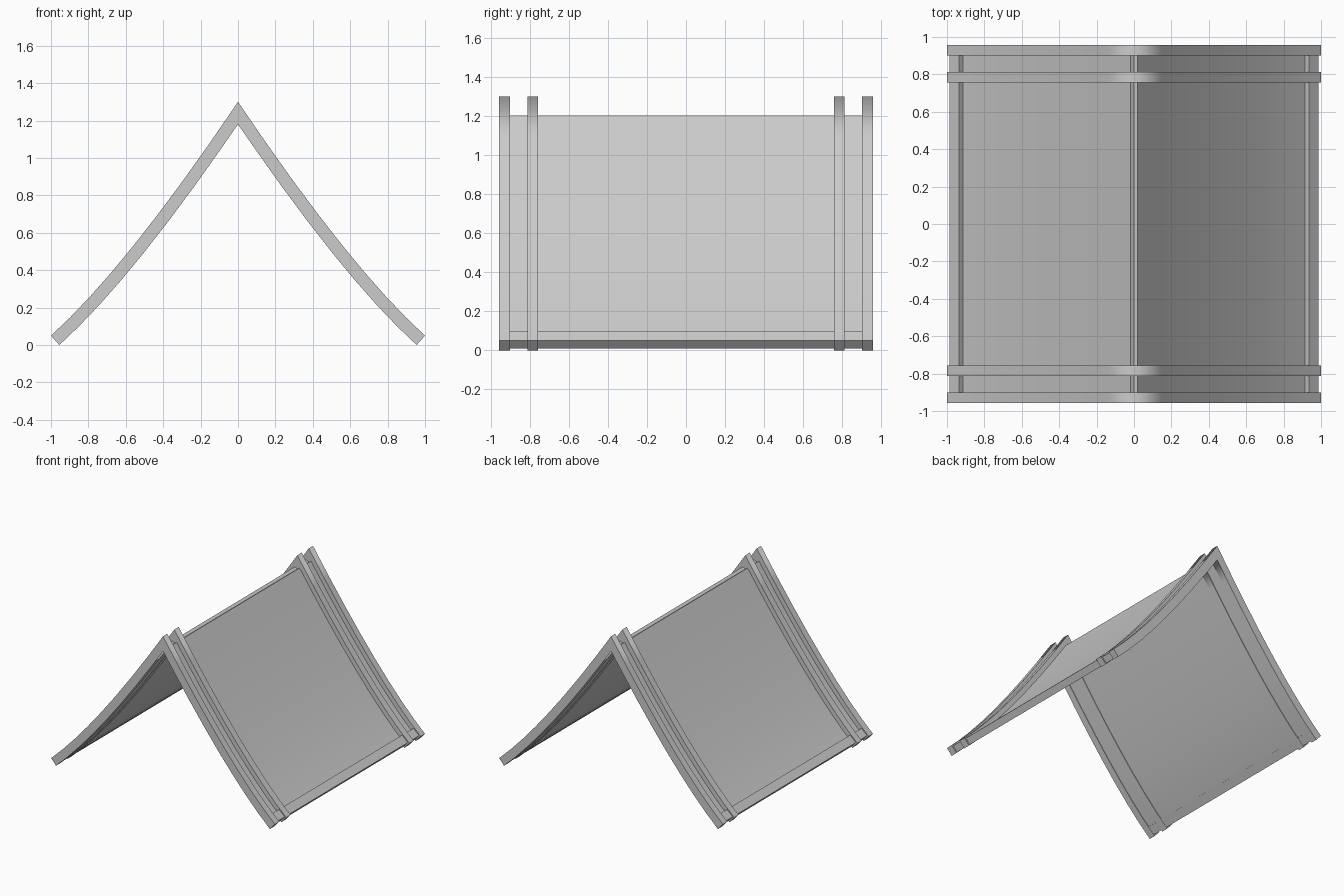
import bpy, bmesh
from mathutils import Vector

if "Cube" in bpy.data.objects:
    bpy.data.objects.remove(bpy.data.objects["Cube"])

# outer roof curve (quadratic): ridge, control, eave in x/z
A, B, C = Vector((0, 1.30)), Vector((0.60, 0.41)), Vector((1.0, 0.05))


def station(t, depth):
    """Point at a depth below the outer curve."""
    p = A * (1 - t) ** 2 + B * 2 * t * (1 - t) + C * t * t
    d = ((B - A) * (1 - t) + (C - B) * t).normalized()
    return p + Vector((d.y, -d.x)) * depth


def strip(name, t0, t1, top, bottom, y0, y1, segments, mitred=False):
    """Curved slab following the roof, mirrored to the other slope."""
    bm = bmesh.new()
    rings = []
    for i in range(segments + 1):
        t = t0 + (t1 - t0) * i / segments
        a, b = station(t, top), station(t, bottom)
        if mitred and i == 0:
            d = (B - A).normalized()
            b = b - d * (b.x / d.x)      # slide along slope to the centre plane
        rings.append([bm.verts.new((p.x, y, p.y))
                      for p, y in ((a, y0), (a, y1), (b, y1), (b, y0))])
    for r, s in zip(rings, rings[1:]):
        for k in range(4):
            bm.faces.new((r[k], r[(k + 1) % 4], s[(k + 1) % 4], s[k]))
    bm.faces.new(rings[-1])
    if not mitred:
        bm.faces.new(rings[0][::-1])
    bmesh.ops.recalc_face_normals(bm, faces=bm.faces)
    if mitred:
        # open ridge end: make sure the eave face points outward
        bm.faces.ensure_lookup_table()
        cap = [f for f in bm.faces if all(v in rings[-1] for v in f.verts)][0]
        if cap.normal.x < 0:
            bmesh.ops.reverse_faces(bm, faces=bm.faces)
    me = bpy.data.meshes.new(name)
    bm.to_mesh(me)
    bm.free()
    ob = bpy.data.objects.new(name, me)
    bpy.context.collection.objects.link(ob)
    mod = ob.modifiers.new("mirror", 'MIRROR')
    mod.use_mirror_merge = mitred
    bpy.context.view_layer.objects.active = ob
    ob.select_set(True)
    bpy.ops.object.shade_smooth_by_angle()
    ob.select_set(False)
    return ob


# paired rafters at both gable ends
for side, s in (("front", -1), ("back", 1)):
    for label, u, v in (("outer", 0.902, 0.957), ("inner", 0.757, 0.813)):
        lo, hi = sorted((s * u, s * v))
        strip(f"{side}_{label}_rafter", 0, 1, 0, 0.067, lo, hi, 8, mitred=True)

# thin roof panels, leaving a small notch at the ridge
strip("roof_panel", 0.043, 0.965, 0.038, 0.062, -0.905, 0.905, 8)

# eave bars along the lower edges
strip("eave_bar", 0.928, 0.99, 0.008, 0.064, -0.905, 0.905, 1)
